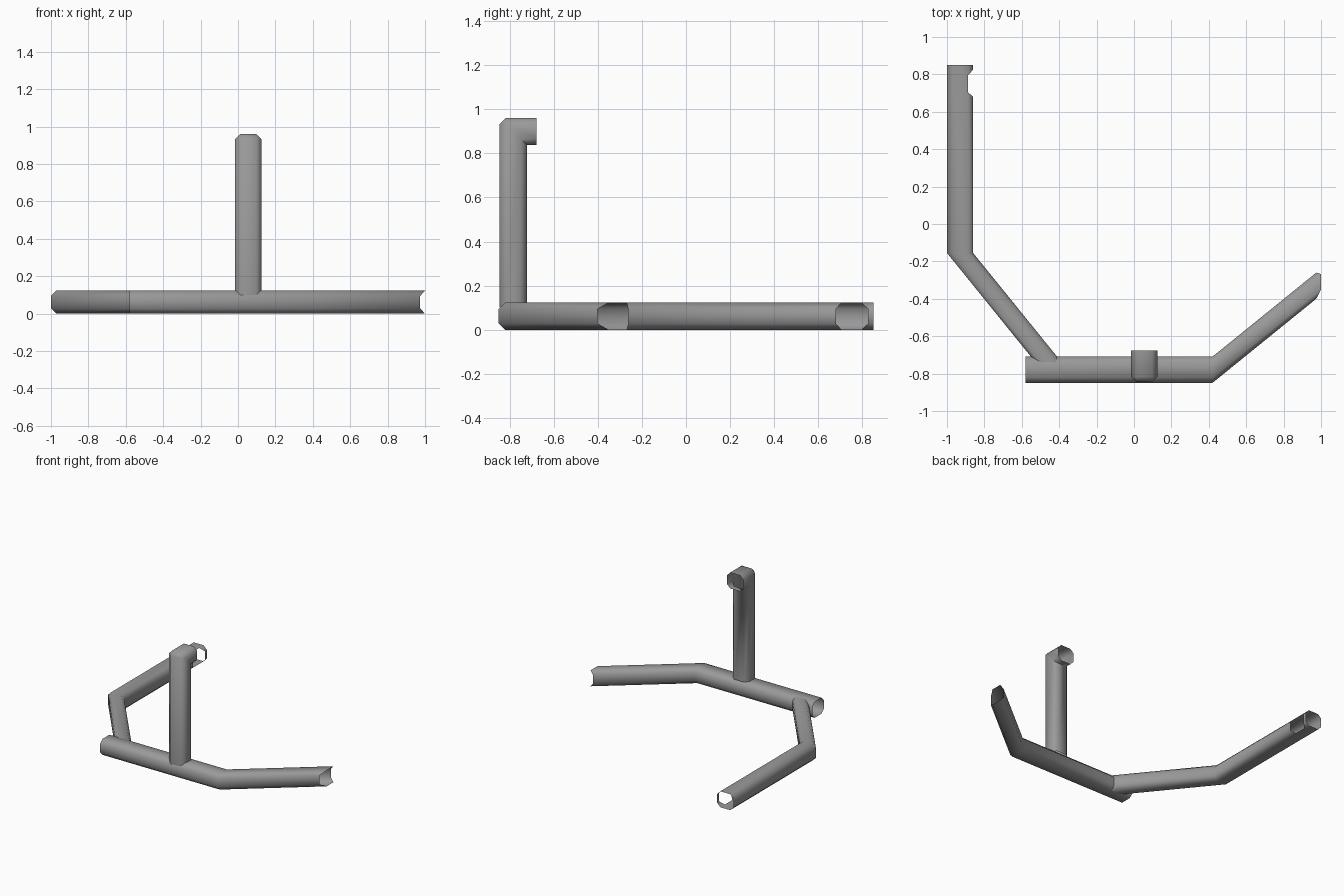
import bpy, bmesh, math

if "Cube" in bpy.data.objects:
    bpy.data.objects.remove(bpy.data.objects["Cube"])

W, H, C = 0.07, 0.0615, 0.028      # half width, half height, corner cut of the tube
P, Q = W - C, H - C
SLOPE = 0.81
PROFILE = [(W, -Q), (W, Q), (P, H), (-P, H), (-W, Q), (-W, -Q), (-P, -H), (P, -H)]

steel = bpy.data.materials.new("grey_steel")
steel.diffuse_color = (0.32, 0.32, 0.32, 1)
steel.use_nodes = True
steel.node_tree.nodes["Principled BSDF"].inputs["Base Color"].default_value = steel.diffuse_color


def wall(u):
    """True for profile corners on the side walls, False on the top and bottom flats."""
    return abs(u) > P + 0.001


def tube(name, rings, gaps=()):
    """Open-ended thin tube: each ring is a function placing a profile corner (u, v)."""
    bm = bmesh.new()
    loops = [[bm.verts.new(ring(u, v)) for u, v in PROFILE] for ring in rings]
    for k in range(len(loops) - 1):
        a, b = loops[k], loops[k + 1]
        for j in range(8):
            n = (j + 1) % 8
            if (k, j) not in gaps:
                bm.faces.new((a[j], a[n], b[n], b[j]))
    bmesh.ops.remove_doubles(bm, verts=bm.verts, dist=0.0005)
    bmesh.ops.dissolve_degenerate(bm, edges=bm.edges, dist=0.0005)
    bmesh.ops.recalc_face_normals(bm, faces=bm.faces)
    mesh = bpy.data.meshes.new(name)
    bm.to_mesh(mesh)
    bm.free()
    mesh.materials.append(steel)
    ob = bpy.data.objects.new(name, mesh)
    bpy.context.collection.objects.link(ob)
    bpy.ops.object.select_all(action='DESELECT')
    ob.select_set(True)
    bpy.context.view_layer.objects.active = ob
    bpy.ops.object.shade_smooth_by_angle(angle=math.radians(60))
    return ob


# front rail bending into the right arm, with a coped end
def rail(x, u, v):
    return (x, -0.779 + u + max(0, x - 0.42) * SLOPE, H + v)


tube("front_rail", [
    lambda u, v: rail(-0.58, u, v),
    lambda u, v: rail(0.42, u, v),
    lambda u, v: rail(0.974 if wall(u) else 1.0, u, v),
])


# left arm: coped onto the rail, bend, straight run with a side opening near the end
def arm(y, u, v):
    return (-0.93 + u + max(0, -0.155 - y) * SLOPE, y, H + v)


tube("left_arm", [
    lambda u, v: arm(-0.709 if wall(u) else -0.737, u, v),
    lambda u, v: arm(-0.155, u, v),
    lambda u, v: arm(0.68 if u > P + 0.001 else 0.705, u, v),
    lambda u, v: arm(0.825 if u > P + 0.001 else 0.795, u, v),
    lambda u, v: arm(0.85, u, v),
], gaps={(2, 0), (2, 1), (2, 7)})


# upright post with a mitred elbow and a short open stub at the top
def post(z_or_none, u, v, y=None):
    d = H - v                                   # depth from the inner wall
    if y is not None:
        return (0.055 + u, y, 0.838 + d)
    return (0.055 + u, -0.722 - d, z_or_none)


CUT = 2 * H - C
tube("upright_post", [
    lambda u, v: post(0.1 if v < -Q - 0.001 else 0.122, u, v),
    lambda u, v: post(0.838 + min(H - v, CUT), u, v),
    lambda u, v: post(None, u, v, y=-0.722 - min(H - v, CUT)),
    lambda u, v: post(None, u, v, y=-0.677),
])
